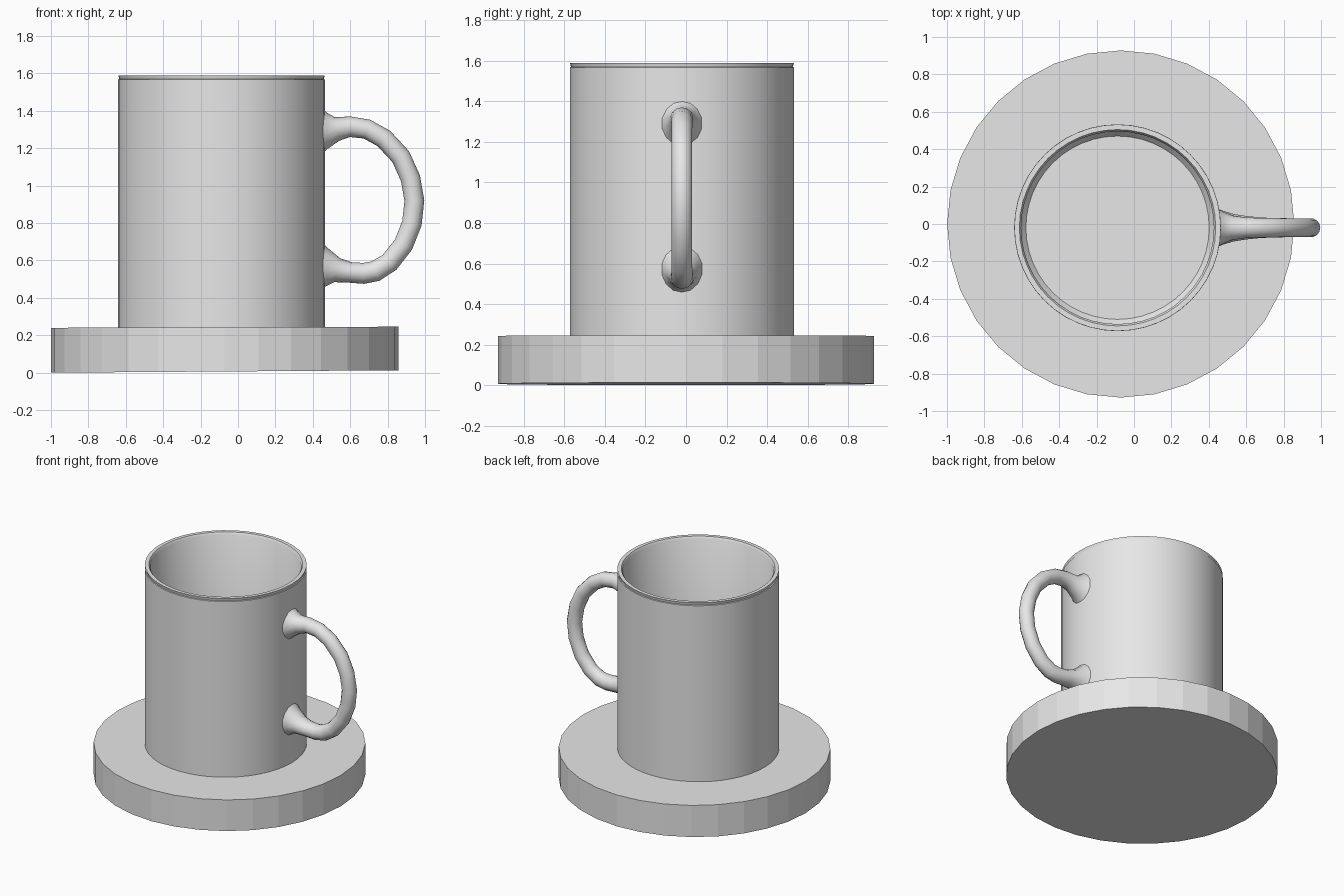
import bpy, bmesh, math
from mathutils import Vector

if "Cube" in bpy.data.objects:
    bpy.data.objects.remove(bpy.data.objects["Cube"])

grey = bpy.data.materials.new("light grey")
grey.diffuse_color = (0.8, 0.8, 0.8, 1)
grey.use_nodes = True
grey.node_tree.nodes["Principled BSDF"].inputs["Base Color"].default_value = grey.diffuse_color


def make_object(name, rings, smooth):
    """Bridge equal-sized rings of points and cap both ends."""
    bm = bmesh.new()
    loops = [[bm.verts.new(p) for p in ring] for ring in rings]
    n = len(loops[0])
    for a, b in zip(loops, loops[1:]):
        for i in range(n):
            j = (i + 1) % n
            bm.faces.new((a[i], a[j], b[j], b[i]))
    bm.faces.new(loops[0][::-1])
    bm.faces.new(loops[-1])
    bmesh.ops.recalc_face_normals(bm, faces=bm.faces)
    mesh = bpy.data.meshes.new(name)
    bm.to_mesh(mesh)
    bm.free()
    mesh.materials.append(grey)
    obj = bpy.data.objects.new(name, mesh)
    bpy.context.collection.objects.link(obj)
    if smooth:
        bpy.ops.object.select_all(action='DESELECT')
        obj.select_set(True)
        bpy.context.view_layer.objects.active = obj
        bpy.ops.object.shade_smooth_by_angle(angle=math.radians(35))
    return obj


def lathe_rings(profile, cx, cy, sides):
    """Turn (radius, z) pairs into rings around a vertical axis."""
    return [[Vector((cx + r * math.cos(2 * math.pi * i / sides),
                     cy + r * math.sin(2 * math.pi * i / sides), z))
             for i in range(sides)] for r, z in profile]


# Faceted saucer, very slightly tilted
saucer = lathe_rings([(0.928, 0.0), (0.928, 0.24)], -0.071, 0.0, 32)
for ring, rise in zip(saucer, (0.013, 0.006)):
    for p in ring:
        p.z += rise * (p.x + 1) / 1.86
make_object("saucer", saucer, False)

# Hollow mug body with a thin lip
MX, MY = -0.088, -0.02
body = [(0.553, 0.235), (0.553, 1.567), (0.547, 1.569), (0.552, 1.59),
        (0.525, 1.59), (0.515, 1.575), (0.515, 0.34), (0.49, 0.31)]
make_object("mug_body", lathe_rings(body, MX, MY, 48), True)

# Handle: x, z, half-thickness in the loop plane, half-width in y
path = [(0.447, 1.29, 0.125, 0.105), (0.475, 1.292, 0.098, 0.088),
        (0.53, 1.303, 0.064, 0.066), (0.60, 1.315, 0.055, 0.056),
        (0.69, 1.302, 0.053, 0.053), (0.78, 1.252, 0.053, 0.052),
        (0.87, 1.155, 0.053, 0.052), (0.922, 1.04, 0.053, 0.052),
        (0.943, 0.92, 0.053, 0.052), (0.93, 0.80, 0.053, 0.052),
        (0.885, 0.685, 0.053, 0.052), (0.81, 0.59, 0.054, 0.052),
        (0.735, 0.543, 0.056, 0.053), (0.67, 0.531, 0.056, 0.057),
        (0.60, 0.536, 0.055, 0.064), (0.53, 0.548, 0.066, 0.075),
        (0.475, 0.568, 0.103, 0.093), (0.447, 0.575, 0.128, 0.105)]
rings = []
for k, (x, z, t, w) in enumerate(path):
    a, b = path[max(k - 1, 0)], path[min(k + 1, len(path) - 1)]
    d = Vector((b[0] - a[0], 0, b[1] - a[1])).normalized()
    if k < 2:                       # keep the ends square to the wall
        d = Vector((1, 0, 0))
    elif k > len(path) - 3:
        d = Vector((-1, 0, 0))
    side = Vector((-d.z, 0, d.x))
    rings.append([Vector((x, MY, z)) + side * t * math.cos(u)
                  + Vector((0, w * math.sin(u), 0))
                  for u in (2 * math.pi * i / 14 for i in range(14))])
make_object("mug_handle", rings, True)
